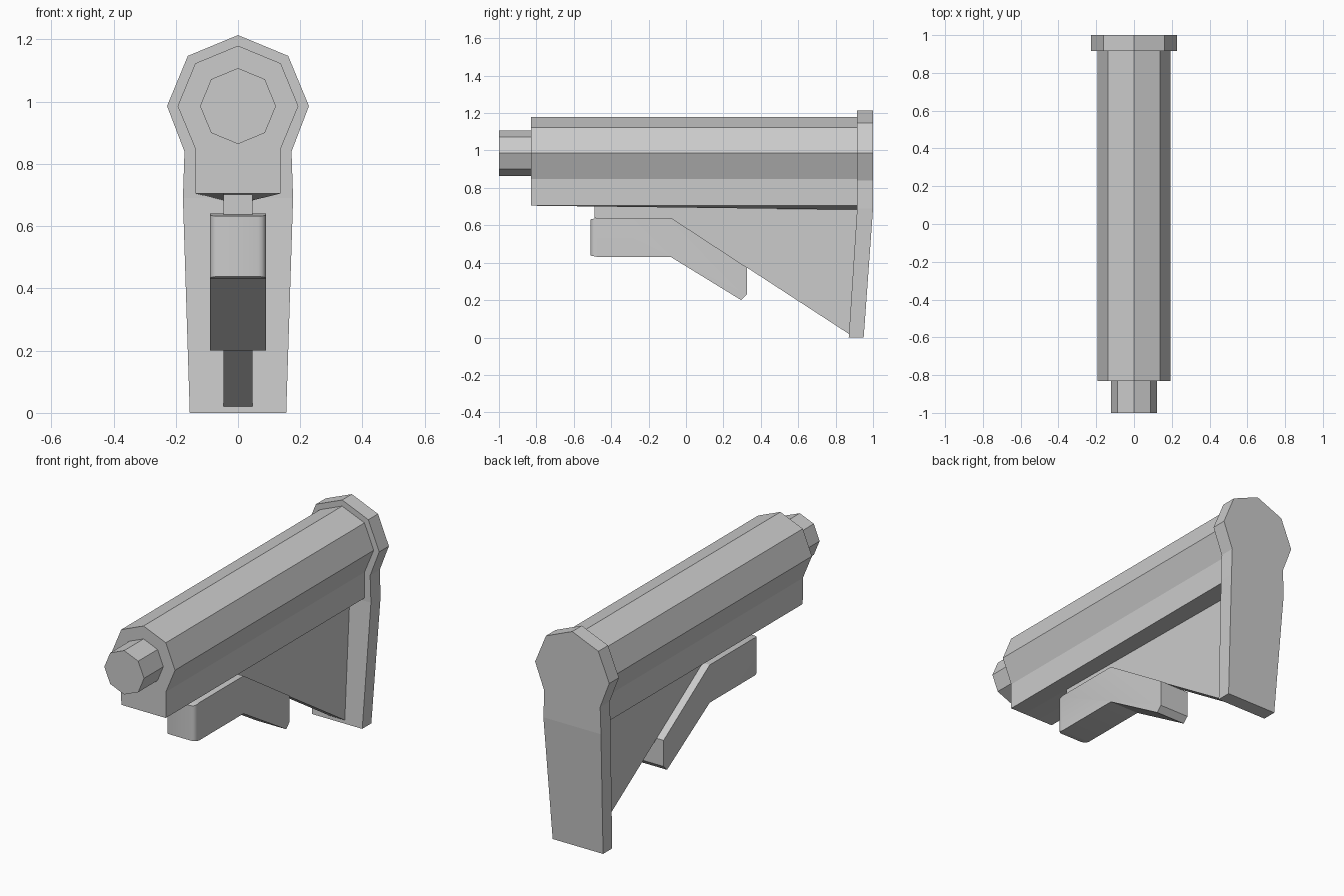
import bpy
import bmesh
from math import sin, cos, pi

cube = bpy.data.objects.get("Cube")
if cube:
    bpy.data.objects.remove(cube, do_unlink=True)

GREY = (0.6, 0.6, 0.6, 1)
grey = bpy.data.materials.new("plain_grey")
grey.use_nodes = True
grey.diffuse_color = GREY
grey.node_tree.nodes["Principled BSDF"].inputs["Base Color"].default_value = GREY

AXIS_Z = 0.986


def loft(name, first, last):
    """Solid between two matching rings of points."""
    bm = bmesh.new()
    a = [bm.verts.new(p) for p in first]
    b = [bm.verts.new(p) for p in last]
    bm.faces.new(a)
    bm.faces.new(b[::-1])
    n = len(a)
    for i in range(n):
        j = (i + 1) % n
        bm.faces.new((a[i], b[i], b[j], a[j]))
    bmesh.ops.recalc_face_normals(bm, faces=bm.faces)
    mesh = bpy.data.meshes.new(name)
    bm.to_mesh(mesh)
    bm.free()
    mesh.materials.append(grey)
    obj = bpy.data.objects.new(name, mesh)
    bpy.context.collection.objects.link(obj)
    return obj


def slab(name, profile, half_width):
    """Side profile of (y, z) points, widened evenly along x."""
    return loft(name, [(-half_width, y, z) for y, z in profile],
                [(half_width, y, z) for y, z in profile])


def arc(radius, first, last):
    """Octagon corners as (x, z), counted from the top."""
    return [(radius * sin(i * pi / 4), AXIS_Z + radius * cos(i * pi / 4))
            for i in range(first, last + 1)]


def at_y(ring, y):
    return [(x, y, z) for x, z in ring]


# Buffer rod at the front
rod = arc(0.122, 0, 7)
loft("buffer_rod", at_y(rod, -1), at_y(rod, -0.82))

# Main tube: octagonal top on straight sides, underside sagging to the rear
WEB = 0.047


def tube_ring(keel_z):
    right = [(0.137, 0.705), (WEB, keel_z)]
    left = [(-x, z) for x, z in reversed(right)]
    return arc(0.194, -3, 3) + right + left


loft("main_tube", at_y(tube_ring(0.705), -0.83), at_y(tube_ring(0.683), 0.93))

# Butt plate: octagonal head, lower half leaning forward
half = [(0.172, 0.84), (0.177, 0.69), (0.155, 0)]
plate = arc(0.228, -2, 2) + half + [(-x, z) for x, z in reversed(half)]


def lean(ring, y, drop):
    return [(x, y - drop * max(0, 0.69 - z) / 0.69, z) for x, z in ring]


butt = loft("butt_plate", lean(plate, 0.915, 0.045), lean(plate, 1, 0.05))
# Split front and back so that they fold cleanly at the start of the lean
bm = bmesh.new()
bm.from_mesh(butt.data)
low = [v for v in bm.verts if abs(v.co.z - 0.69) < 0.001]
for side in (lambda y: y < 0.95, lambda y: y > 0.95):
    bmesh.ops.connect_verts(bm, verts=[v for v in low if side(v.co.y)])
bm.to_mesh(butt.data)
bm.free()

# Triangular web under the tube
slab("support_web", [(-0.49, 0.72), (-0.49, 0.638), (-0.08, 0.638),
                     (0.87, 0.02), (0.93, 0.02), (0.93, 0.72)], WEB)

# Adjustment lever with rounded front corners
lever = slab("adjustment_lever", [
    (-0.51, 0.632), (-0.47, 0.64), (-0.08, 0.64), (0.325, 0.375),
    (0.325, 0.23), (0.295, 0.2), (-0.08, 0.43), (-0.47, 0.43),
    (-0.51, 0.438)], 0.09)
bm = bmesh.new()
bm.from_mesh(lever.data)
corners = [e for e in bm.edges if all(v.co.y < -0.5 for v in e.verts)
           and abs(e.verts[0].co.x - e.verts[1].co.x) < 0.001]
bmesh.ops.bevel(bm, geom=corners, offset=0.025, segments=3, profile=0.5,
                affect='EDGES')
bm.to_mesh(lever.data)
bm.free()
bpy.ops.object.select_all(action='DESELECT')
lever.select_set(True)
bpy.context.view_layer.objects.active = lever
bpy.ops.object.shade_smooth_by_angle(angle=pi / 6)
